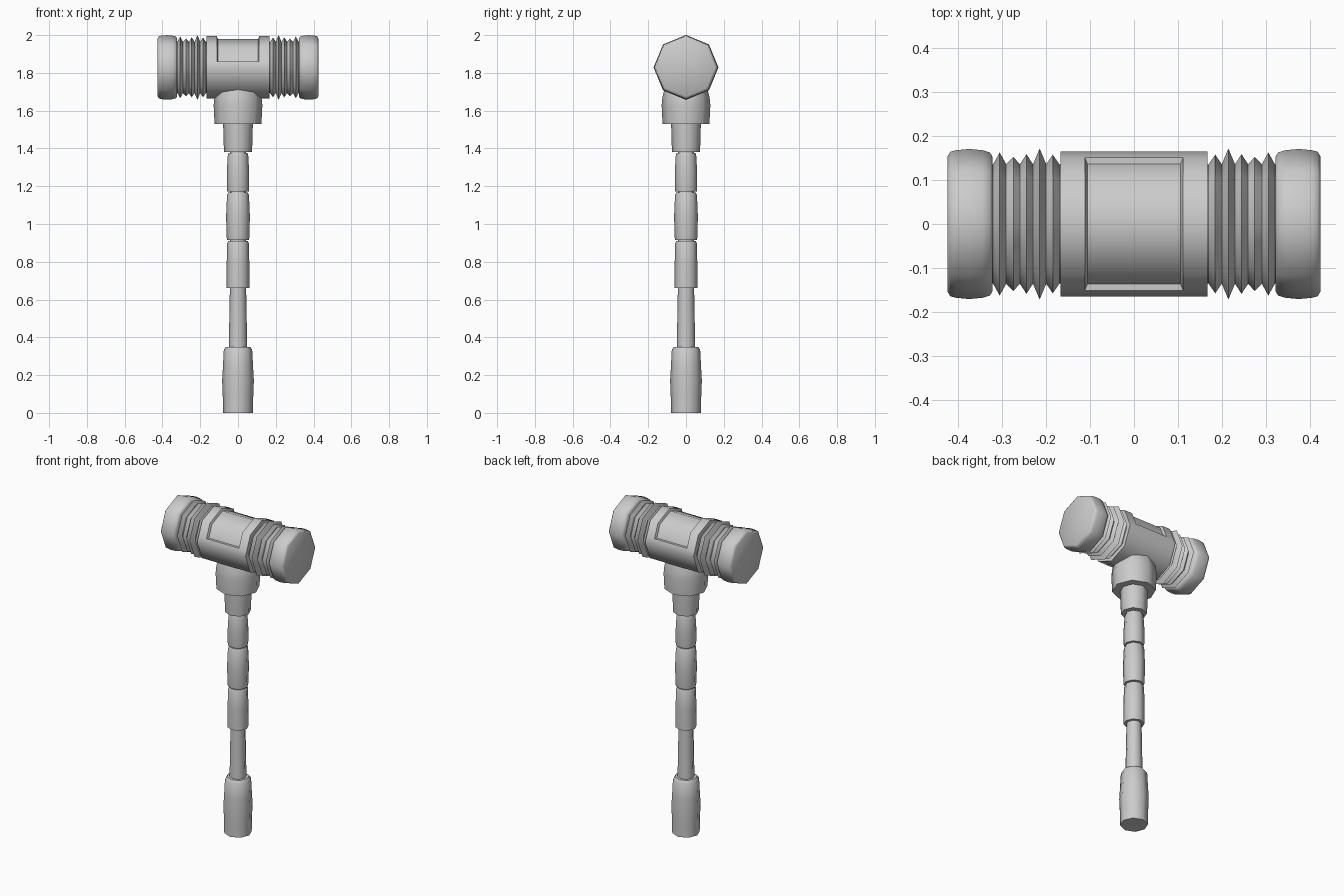
import bpy, bmesh, math
from mathutils import Matrix, Vector

SIDES = 8
HEAD_Z = 1.829
TO_X = Matrix.Translation((0, 0, HEAD_Z)) @ Matrix.Rotation(math.pi / 2, 4, 'Y')

cube = bpy.data.objects.get("Cube")
if cube:
    bpy.data.objects.remove(cube, do_unlink=True)

grey = bpy.data.materials.new("light grey")
grey.use_nodes = True
colour = (0.6, 0.6, 0.6, 1)
grey.diffuse_color = colour
grey.node_tree.nodes["Principled BSDF"].inputs["Base Color"].default_value = colour


def loft(name, rings, matrix=Matrix.Identity(4)):
    """Skin a list of point rings, cap both ends and smooth the soft edges."""
    bm = bmesh.new()
    loops = [[bm.verts.new(p) for p in ring] for ring in rings]
    for a, b in zip(loops, loops[1:]):
        n = len(a)
        for i in range(n):
            j = (i + 1) % n
            bm.faces.new((a[i], a[j], b[j], b[i]))
    bm.faces.new(loops[0])
    bm.faces.new(loops[-1])
    bmesh.ops.remove_doubles(bm, verts=bm.verts, dist=0.0005)
    bmesh.ops.recalc_face_normals(bm, faces=bm.faces)
    bm.transform(matrix)
    mesh = bpy.data.meshes.new(name)
    bm.to_mesh(mesh)
    bm.free()
    mesh.materials.append(grey)
    obj = bpy.data.objects.new(name, mesh)
    bpy.context.collection.objects.link(obj)
    bpy.ops.object.select_all(action='DESELECT')
    obj.select_set(True)
    bpy.context.view_layer.objects.active = obj
    bpy.ops.object.shade_smooth_by_angle(angle=math.radians(50))
    return obj


def turned(name, profile, matrix=Matrix.Identity(4)):
    """Eight-sided turned part from (height, radius) pairs."""
    rings = []
    for h, r in profile:
        rings.append([(r * math.cos(math.tau * i / SIDES),
                       r * math.sin(math.tau * i / SIDES), h) for i in range(SIDES)])
    return loft(name, rings, matrix)


# Handle, from the grip up to the head socket
turned("grip", [(0, .079), (.1, .081), (.17, .084), (.24, .08), (.335, .075), (.35, .064)])
turned("shaft", [(.33, .049), (.66, .043), (1.4, .043)])
turned("lower_sleeve", [(.66, .06), (.79, .06), (.9, .057), (.91, .052)])
turned("middle_sleeve", [(.916, .058), (.93, .06), (1.04, .063), (1.155, .058), (1.166, .052)])
turned("upper_sleeve", [(1.172, .057), (1.185, .059), (1.28, .059), (1.365, .054), (1.376, .05)])
turned("neck_collar", [(1.38, .073), (1.4, .075), (1.54, .079)])
turned("head_socket", [(1.53, .124), (1.63, .129), (1.67, .125), (1.73, .11), (1.79, .09)])


# Head body, with a recessed panel wrapped over its upper half
def body_ring(x, depth):
    outer, inner, rim = .165, .165 - depth, .032
    slope = math.tan(math.pi / 8)
    side = [(inner * math.sin(math.pi / 4), inner * math.cos(math.pi / 4)),
            (inner - rim * slope, rim), (outer - rim * slope, rim), (outer, 0),
            (outer * math.sin(math.pi / 4), -outer * math.cos(math.pi / 4))]
    section = [(0, inner)] + side + [(0, -outer)] + [(-y, z) for y, z in reversed(side)]
    return [Vector((x, y, z + HEAD_Z)) for y, z in section]


loft("head_body", [body_ring(x, d) for x, d in (
    (-.167, 0), (-.112, 0), (-.106, .015), (.106, .015), (.112, 0), (.167, 0))])

# Bellows and striking caps, one set at each end
RIDGES = [(.185, .158), (.215, .172), (.245, .159), (.275, .153), (.306, .163)]
bellows = [(.15, .136)]
for x, r in RIDGES:
    bellows += [(x - .015, .136), (x, r)]
bellows += [(.321, .136), (.335, .136)]
cap = [(.322, .152), (.328, .163), (.345, .168), (.375, .171),
       (.405, .168), (.418, .165), (.425, .154)]
for side, sign in (("left", 1), ("right", -1)):
    for part, profile in (("bellows", bellows), ("striking_cap", cap)):
        turned(side + "_" + part, [(sign * x, r) for x, r in profile], TO_X)
